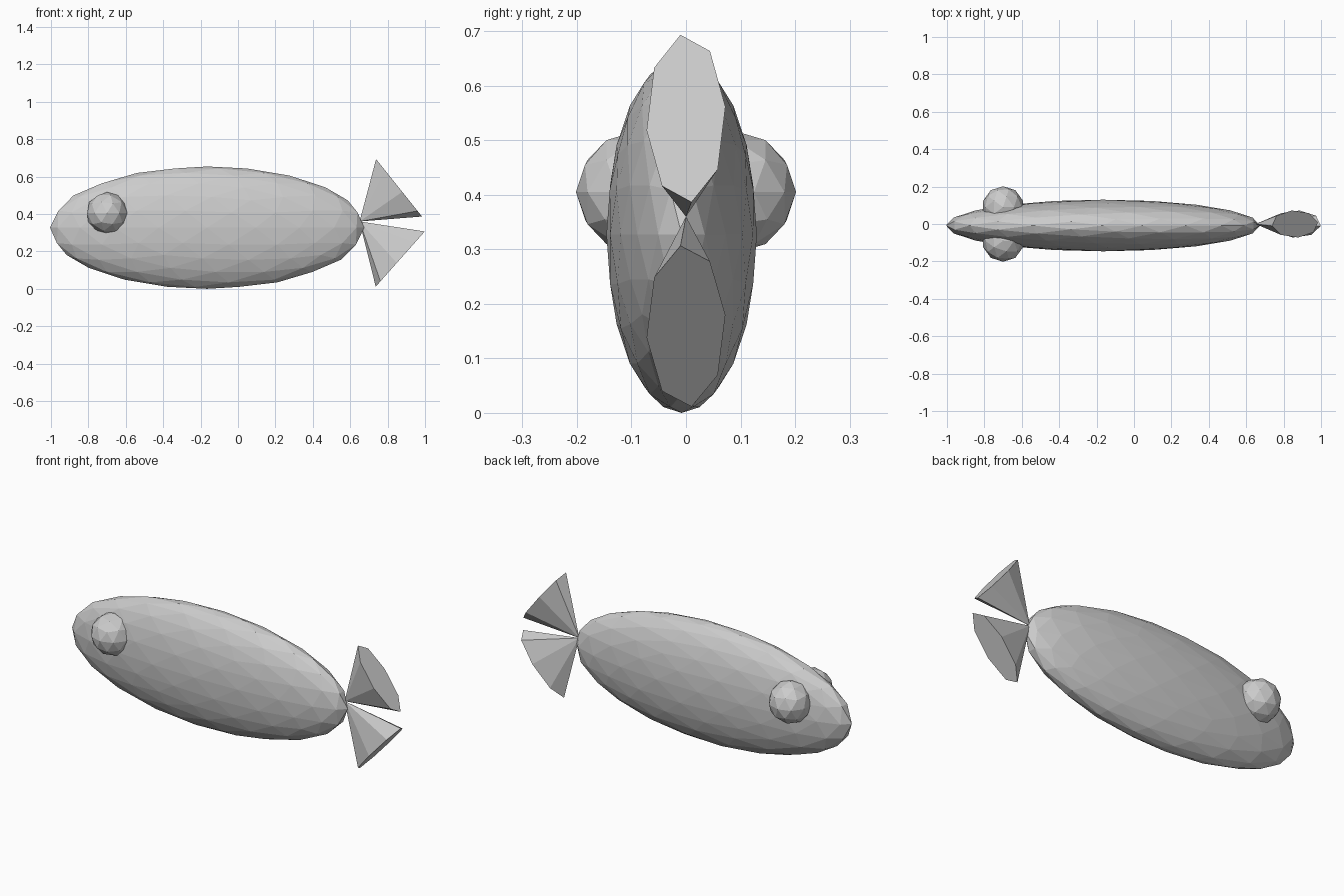
import bpy, bmesh
from math import sin, cos, radians

if "Cube" in bpy.data.objects:
    bpy.data.objects.remove(bpy.data.objects["Cube"])


def ball(name, center, radii, detail):
    bm = bmesh.new()
    bmesh.ops.create_icosphere(bm, subdivisions=detail, radius=1)
    bmesh.ops.scale(bm, vec=radii, verts=bm.verts)
    bmesh.ops.translate(bm, vec=center, verts=bm.verts)
    finish(name, bm)


def fin(name, apex, top, bottom, width, sides=8, offset=-8):
    # flattened cone: point at apex, oval base spanning top to bottom
    bm = bmesh.new()
    cx, cz = (top[0] + bottom[0]) / 2, (top[1] + bottom[1]) / 2
    ex, ez = top[0] - cx, top[1] - cz
    tip = bm.verts.new((apex[0], 0, apex[1]))
    ring = []
    for i in range(sides):
        a = radians(offset + 360 * i / sides)
        ring.append(bm.verts.new((cx + ex * cos(a), width * sin(a), cz + ez * cos(a))))
    bm.faces.new(ring)
    for i in range(sides):
        bm.faces.new((ring[i], tip, ring[(i + 1) % sides]))
    bmesh.ops.recalc_face_normals(bm, faces=bm.faces)
    finish(name, bm)


def finish(name, bm):
    mesh = bpy.data.meshes.new(name)
    bm.to_mesh(mesh)
    bm.free()
    bpy.context.collection.objects.link(bpy.data.objects.new(name, mesh))


# long, narrow body
ball("body", (-0.165, -0.008, 0.327), (0.84, 0.138, 0.327), 3)

# bulging eyes on both sides
for side, label in ((-1, "front"), (1, "back")):
    ball("eye_" + label, (-0.70, side * 0.09, 0.405), (0.112, 0.112, 0.112), 2)

# two-lobed tail
fin("tail_upper", (0.65, 0.36), (0.737, 0.695), (0.985, 0.385), 0.073)
fin("tail_lower", (0.65, 0.36), (1.0, 0.308), (0.735, 0.01), 0.073)
